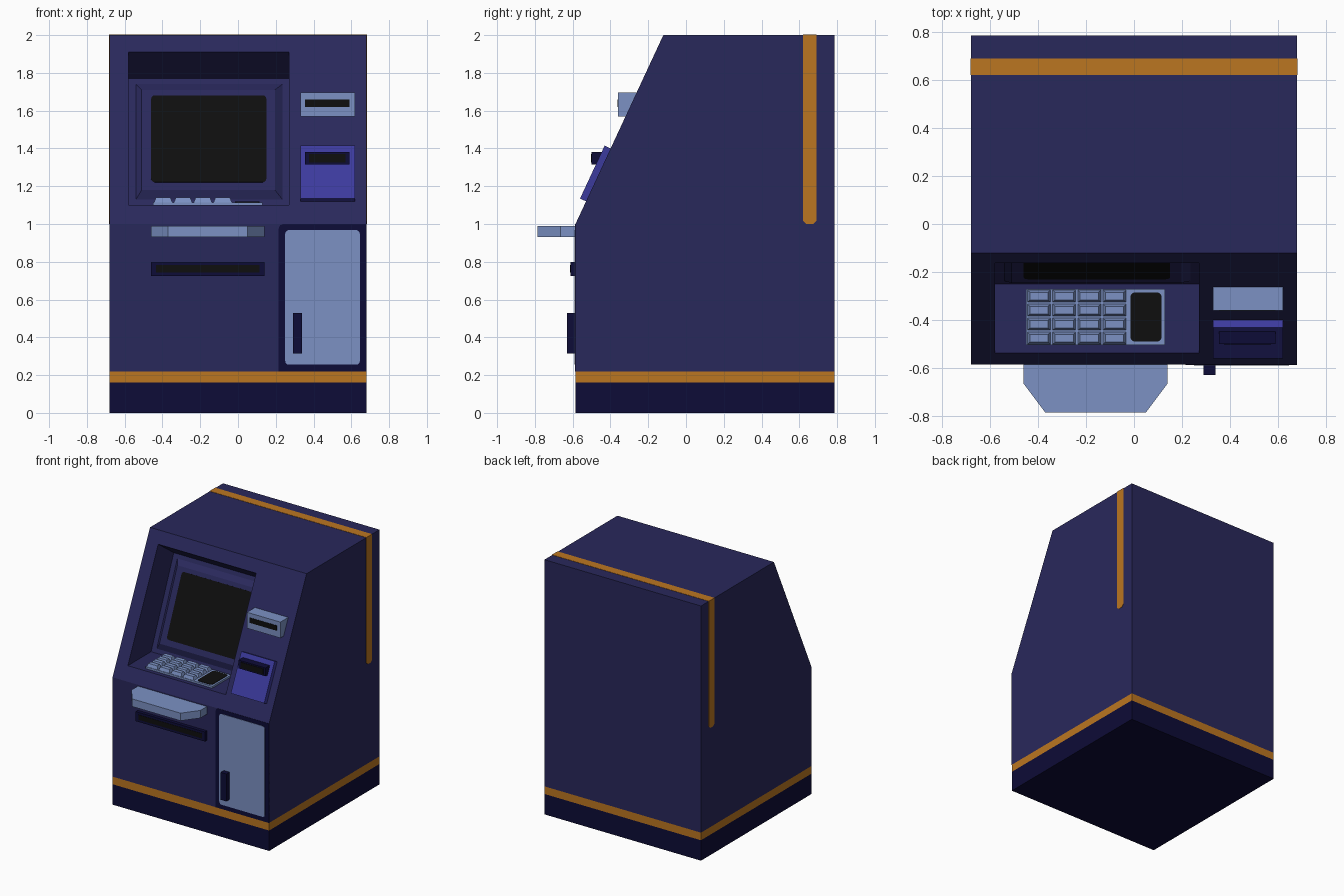
import bpy, bmesh, math
from mathutils import Matrix, Vector

cube = bpy.data.objects.get("Cube")
if cube:
    bpy.data.objects.remove(cube, do_unlink=True)


def material(name, r, g, b):
    m = bpy.data.materials.new(name)
    m.use_nodes = True
    m.diffuse_color = (r, g, b, 1)
    bsdf = next(n for n in m.node_tree.nodes if n.type == 'BSDF_PRINCIPLED')
    bsdf.inputs["Base Color"].default_value = (r, g, b, 1)
    return m


INDIGO = material("indigo body", 0.022, 0.021, 0.105)
NAVY = material("dark navy", 0.004, 0.0035, 0.038)
ORANGE = material("orange stripe", 0.50, 0.18, 0.015)
PALE = material("pale blue", 0.20, 0.285, 0.55)
BLUE = material("bright blue", 0.045, 0.043, 0.34)
BLACK = material("black", 0.0045, 0.0045, 0.0045)


def plane(u, v, origin=(0, 0, 0)):
    """Matrix of a drawing plane: u across, v up, w outwards."""
    u, v = Vector(u).normalized(), Vector(v).normalized()
    m = Matrix((u, v, u.cross(v))).transposed().to_4x4()
    m.translation = origin
    return m


def rect(u0, u1, v0, v1, r=0.0):
    """Rectangle outline, with rounded corners when r is given."""
    if r == 0:
        return [(u0, v0), (u1, v0), (u1, v1), (u0, v1)]
    corners = [(u1 - r, v1 - r), (u0 + r, v1 - r), (u0 + r, v0 + r), (u1 - r, v0 + r)]
    return [(cu + r * math.cos(a), cv + r * math.sin(a))
            for i, (cu, cv) in enumerate(corners)
            for a in [(i + j / 3) * math.pi / 2 for j in range(4)]]


def solid(name, outline, w0, w1, mat, on, top=None):
    """Extrude an outline from w0 to w1 on a plane, tapering to top if given."""
    bm = bmesh.new()
    low = [bm.verts.new(on @ Vector((u, v, w0))) for u, v in outline]
    high = [bm.verts.new(on @ Vector((u, v, w1))) for u, v in top or outline]
    bm.faces.new(low[::-1])
    bm.faces.new(high)
    for i in range(len(low)):
        j = (i + 1) % len(low)
        bm.faces.new((low[i], low[j], high[j], high[i]))
    bmesh.ops.recalc_face_normals(bm, faces=bm.faces)
    mesh = bpy.data.meshes.new(name)
    bm.to_mesh(mesh)
    bm.free()
    mesh.materials.append(mat)
    ob = bpy.data.objects.new(name, mesh)
    bpy.context.collection.objects.link(ob)
    return ob


HALF, FRONT, BACK, EYE = 0.68, -0.585, 0.785, -0.12
X, Y, Z = (1, 0, 0), (0, 1, 0), (0, 0, 1)
LEAN = EYE - FRONT                      # run of the sloping front per unit height
TILT = 0.42                             # run of the recessed screen panel
STRETCH = math.hypot(1, LEAN)
face = plane(X, Z, (0, FRONT, 0))
top_plane = plane(X, Y)
side = plane(Y, Z)
slope = plane(X, (0, LEAN, 1), (0, FRONT, 1))
panel = plane(X, (0, TILT, 1), (0, -0.25, 1.1))

# Cabinet layers
footprint = rect(-HALF, HALF, FRONT, BACK)
solid("base_plinth", footprint, 0, 0.16, NAVY, top_plane)
solid("base_stripe", footprint, 0.16, 0.22, ORANGE, top_plane)
profile = [(FRONT, 0.22), (BACK, 0.22), (BACK, 2), (EYE, 2), (FRONT, 1)]
body = solid("cabinet", profile, -HALF, HALF, INDIGO, side)

# Screen recess cut out of the sloping front
recess = [(-0.7, 1.1), (-0.25, 1.1), (-0.25 + 0.67 * TILT, 1.77), (-0.162, 1.91), (-0.7, 1.91)]
cutter = solid("recess_cutter", recess, -0.58, 0.27, INDIGO, side)
cutter.hide_render = True
cut = body.modifiers.new("recess", 'BOOLEAN')
cut.operation, cut.solver, cut.object = 'DIFFERENCE', 'EXACT', cutter
bpy.context.view_layer.update()
carved = bpy.data.meshes.new_from_object(body.evaluated_get(bpy.context.evaluated_depsgraph_get()))
body.modifiers.clear()
body.data = carved
bpy.data.objects.remove(cutter, do_unlink=True)

# Screen with raised surround
s = math.hypot(1, TILT)
solid("screen_surround", rect(-0.54, 0.235, 0.03 * s, 0.64 * s), 0, 0.027, INDIGO, panel,
      rect(-0.51, 0.195, 0.07 * s, 0.60 * s))
solid("screen", rect(-0.46, 0.15, 0.11 * s, 0.57 * s, 0.02), 0.02, 0.029, BLACK, panel)

# Keypad and touch pad on the recess floor
solid("keypad_plate", rect(-0.45, 0.13, -0.505, -0.27), 1.1, 1.115, PALE, top_plane)
for row in range(4):
    for col in range(4):
        u, v = -0.446 + 0.105 * col, -0.503 + 0.0585 * row
        solid(f"key_{row + 1}_{col + 1}", rect(u, u + 0.1, v, v + 0.054), 1.11, 1.14, PALE,
              top_plane, rect(u + 0.012, u + 0.088, v + 0.011, v + 0.043))
solid("touch_pad", rect(-0.015, 0.115, -0.49, -0.285, 0.018), 1.11, 1.118, BLACK, top_plane)

# Card reader
solid("card_reader", rect(0.33, 0.62, 1.57, 1.695), -0.36, -0.225, PALE, face)
reader = bpy.data.objects["card_reader"]
for vert in reader.data.vertices:       # front face square, back buried in the slope
    vert.co.y = -0.36 if vert.co.y > -0.3 else -0.2
    vert.co.y = -0.36 if vert.index >= 4 else -0.2
solid("card_slot", rect(0.355, 0.59, 1.62, 1.66), -0.23, -0.222, BLACK, face)

# Receipt printer on the slope
solid("receipt_plate", rect(0.33, 0.62, 0.12 * STRETCH, 0.40 * STRETCH), -0.01, 0.035, BLUE, slope)
solid("receipt_mouth", rect(0.355, 0.59, 1.315, 1.38), -0.20, -0.085, NAVY, face)
solid("receipt_slot", rect(0.375, 0.57, 1.325, 1.37), -0.09, -0.082, BLACK, face)

# Shelf and cash slot
shelf = [(-0.46, FRONT), (-0.46, -0.665), (-0.37, -0.785), (0.05, -0.785), (0.14, -0.665), (0.14, FRONT)]
solid("shelf", shelf[::-1], 0.93, 0.99, PALE, top_plane)
solid("cash_mouth", rect(-0.46, 0.14, 0.725, 0.80), -0.01, 0.027, NAVY, face)
solid("cash_slot", rect(-0.435, 0.115, 0.743, 0.782), 0.022, 0.029, BLACK, face)

# Service door
surround = [(0.215, 0.22), (HALF, 0.22), (HALF, 1.0), (0.24, 1.0), (0.222, 0.993), (0.215, 0.975)]
solid("door_surround", surround, -0.004, 0.002, NAVY, face)
solid("door", rect(0.25, 0.645, 0.255, 0.968, 0.02), -0.002, 0.005, PALE, face)
solid("door_handle", rect(0.29, 0.34, 0.315, 0.53), 0, 0.045, NAVY, face)

# Orange band over the roof and down both sides
solid("roof_stripe", rect(-HALF, HALF, 0.62, 0.69), 1.996, 2.002, ORANGE, top_plane)
band = [(0.637, 1.0), (0.673, 1.0), (0.69, 1.017), (0.69, 2.002), (0.62, 2.002), (0.62, 1.017)]
for label, sign in (("left", 1), ("right", -1)):
    solid(f"{label}_side_stripe", band, sign * 0.676, sign * 0.682, ORANGE, side)
